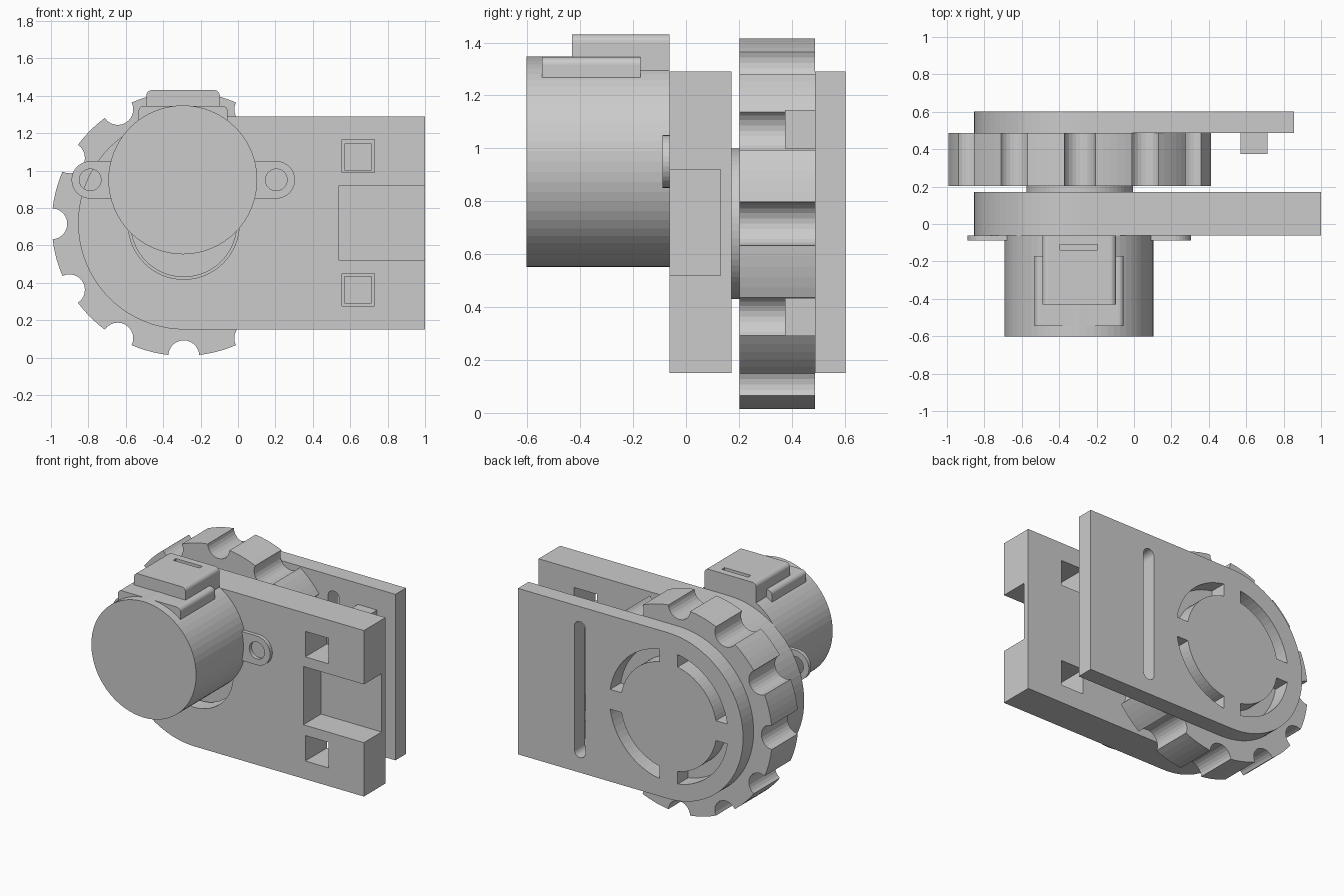
import bpy, bmesh, math
from math import sin, cos, pi

if "Cube" in bpy.data.objects:
    bpy.data.objects.remove(bpy.data.objects["Cube"])

grey = bpy.data.materials.new("plain_grey")
grey.diffuse_color = (0.6, 0.6, 0.6, 1)
grey.use_nodes = True
grey.node_tree.nodes["Principled BSDF"].inputs["Base Color"].default_value = grey.diffuse_color

CX, CZ = -0.29, 0.715      # wheel axis
MX, MZ = -0.295, 0.95      # motor axis


def arc(cx, cz, r, a0, a1, n):
    return [(cx + r * cos(a0 + (a1 - a0) * i / n),
             cz + r * sin(a0 + (a1 - a0) * i / n)) for i in range(n + 1)]


def circle(cx, cz, r, n=64):
    return arc(cx, cz, r, 0, 2 * pi, n)[:-1]


def rect(x0, x1, z0, z1):
    return [(x0, z0), (x1, z0), (x1, z1), (x0, z1)]


def stadium(x0, x1, z, r):
    return arc(x0, z, r, pi / 2, 3 * pi / 2, 16) + arc(x1, z, r, -pi / 2, pi / 2, 16)


def round_top(x0, x1, z0, z1, r):
    return ([(x0, z0), (x1, z0)] + arc(x1 - r, z1 - r, r, 0, pi / 2, 5)
            + arc(x0 + r, z1 - r, r, pi / 2, pi, 5))


def prism(name, pts, y0, y1):
    """Extrude an x-z outline from y0 to y1."""
    bm = bmesh.new()
    a = [bm.verts.new((x, y0, z)) for x, z in pts]
    b = [bm.verts.new((x, y1, z)) for x, z in pts]
    bm.faces.new(a)
    bm.faces.new(b[::-1])
    for i in range(len(pts)):
        j = (i + 1) % len(pts)
        bm.faces.new((a[i], b[i], b[j], a[j]))
    bmesh.ops.recalc_face_normals(bm, faces=bm.faces)
    me = bpy.data.meshes.new(name)
    bm.to_mesh(me)
    bm.free()
    me.materials.append(grey)
    ob = bpy.data.objects.new(name, me)
    bpy.context.collection.objects.link(ob)
    return ob


def cut(ob, cutters):
    """Subtract (outline, y0, y1) prisms from the object."""
    tools = [prism("cutter", *c) for c in cutters]
    for t in tools:
        m = ob.modifiers.new("cut", 'BOOLEAN')
        m.operation, m.solver, m.object = 'DIFFERENCE', 'EXACT', t
    dg = bpy.context.evaluated_depsgraph_get()
    me = bpy.data.meshes.new_from_object(ob.evaluated_get(dg))
    ob.modifiers.clear()
    ob.data = me
    for t in tools:
        bpy.data.objects.remove(t)


def plate(name, x_end, y0, y1):
    pts = arc(-0.285, 0.72, 0.57, pi / 2, 3 * pi / 2, 40) + [(x_end, 0.15), (x_end, 1.29)]
    return prism(name, pts, y0, y1)


# front plate: hub hole, two square windows, end pocket with a thin back wall
front = plate("front_plate", 1.0, -0.062, 0.172)
cut(front, [(circle(CX, CZ, 0.297), -0.2, 0.3),
            (rect(0.555, 0.73, 0.99, 1.165), -0.2, 0.3),
            (rect(0.555, 0.73, 0.275, 0.45), -0.2, 0.3),
            (rect(0.54, 1.2, 0.52, 0.92), -0.2, 0.13)])

# back plate: vertical slot and four arc slots split by cross spokes
back = plate("back_plate", 0.855, 0.487, 0.602)
ro, ri, h = 0.45, 0.365, 0.068
ao, ai = math.asin(h / ro), math.asin(h / ri)
slots = [(arc(0.385, 1.145, 0.042, 0, pi, 12) + arc(0.385, 0.295, 0.042, pi, 2 * pi, 12), 0.3, 0.8)]
for k in range(4):
    q = k * pi / 2
    slots.append((arc(CX, CZ, ro, q + ao, q + pi / 2 - ao, 14)
                  + arc(CX, CZ, ri, q + pi / 2 - ai, q + ai, 14), 0.3, 0.8))
cut(back, slots)

# locating pegs on the back plate
for i, z in enumerate((0.29, 1.0)):
    prism(f"peg_{i + 1}", rect(0.57, 0.715, z, z + 0.145), 0.375, 0.488)

# wheel with twelve round notches
R, r, N = 0.706, 0.083, 12
half = 2 * math.asin(r / (2 * R))
turn = pi / 2 + half / 2
pts = []
for k in range(N):
    a = 2 * pi * k / N
    nx, nz = CX + R * cos(a), CZ + R * sin(a)
    pts += arc(nx, nz, r, a - turn, a - 2 * pi + turn, 12)
    pts += arc(CX, CZ, R, a + half, a + 2 * pi / N - half, 5)[1:-1]
prism("notched_wheel", pts, 0.203, 0.487)
prism("wheel_hub", circle(CX, CZ, 0.285), 0.02, 0.203)

# motor body, mounting ears, shaft boss
prism("motor_body", circle(MX, MZ, 0.398), -0.602, -0.062)
ears = prism("motor_ears", stadium(-0.79, 0.205, MZ, 0.1), -0.088, -0.0625)
cut(ears, [(circle(x, MZ, 0.058, 32), -0.2, 0.1) for x in (-0.79, 0.205)])
prism("motor_shaft_boss", circle(CX, CZ, 0.13, 32), -0.07, 0.02)

# wiring cover on top of the motor
prism("cover_base", round_top(-0.532, -0.055, 1.1, 1.346, 0.03), -0.545, -0.172)
cover = prism("cover_cap", round_top(-0.49, -0.097, 1.1, 1.43, 0.03), -0.43, -0.062)
cut(cover, [(rect(-0.395, -0.195, 1.41, 1.5), -0.14, -0.11)])
